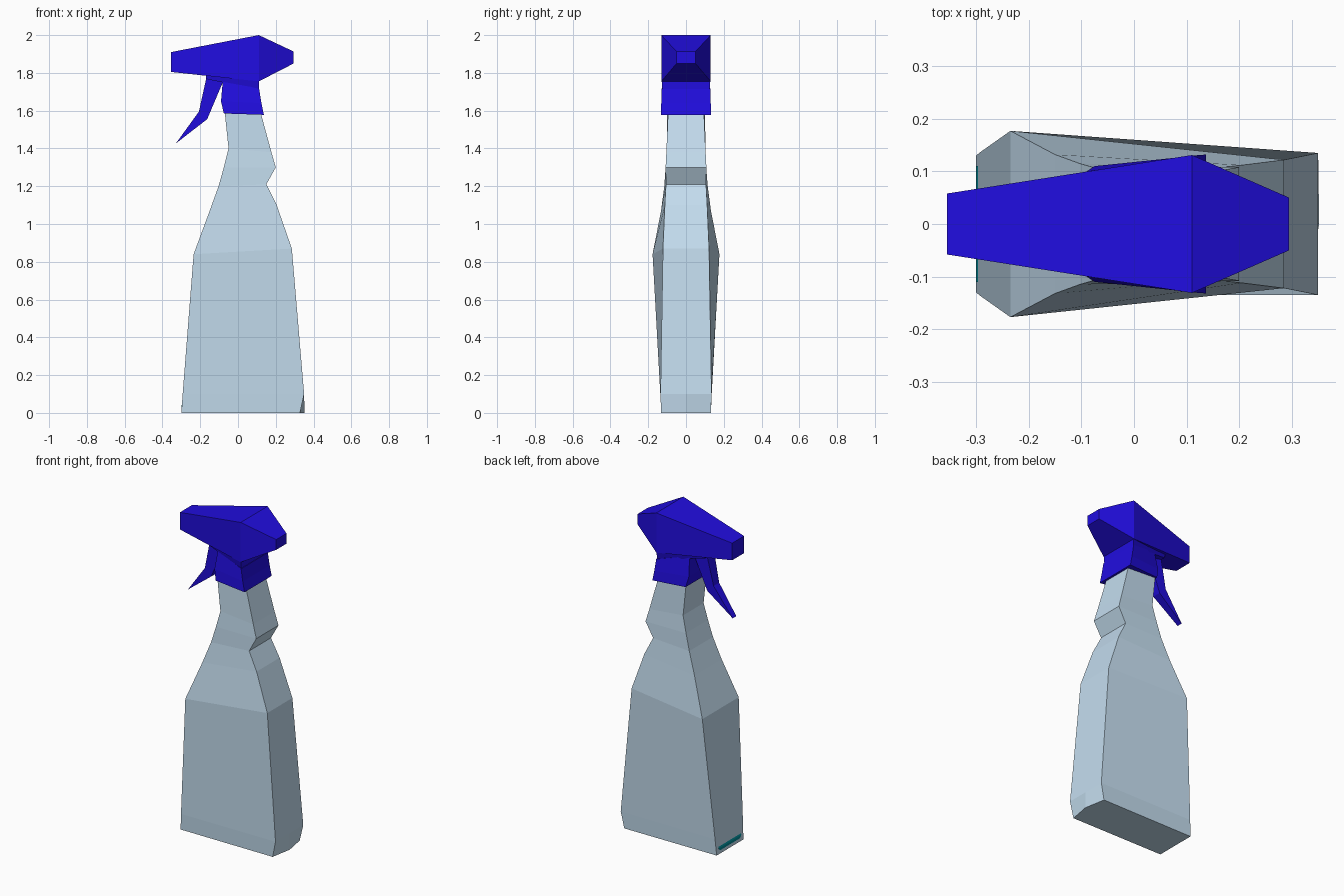
import bpy, bmesh

if "Cube" in bpy.data.objects:
    bpy.data.objects.remove(bpy.data.objects["Cube"])


def material(name, color):
    m = bpy.data.materials.new(name)
    m.diffuse_color = color
    m.use_nodes = True
    m.node_tree.nodes["Principled BSDF"].inputs["Base Color"].default_value = m.diffuse_color
    return m


def loft(name, rings, mat):
    """Skin a list of equal-length point rings and cap both ends."""
    bm = bmesh.new()
    loops = [[bm.verts.new(p) for p in ring] for ring in rings]
    n = len(loops[0])
    for a, b in zip(loops, loops[1:]):
        for i in range(n):
            j = (i + 1) % n
            bm.faces.new((a[i], a[j], b[j], b[i]))
    bm.faces.new(loops[0])
    bm.faces.new(loops[-1])
    bmesh.ops.recalc_face_normals(bm, faces=bm.faces)
    me = bpy.data.meshes.new(name)
    bm.to_mesh(me)
    bm.free()
    ob = bpy.data.objects.new(name, me)
    me.materials.append(mat)
    bpy.context.collection.objects.link(ob)
    return ob


def level(lx, lz, ly, rx, rz, ry, bulge=0.0):
    """Horizontal ring, symmetric in y, with its own left and right edge."""
    return [(lx, -ly, lz), (rx, -ry, rz), (rx + bulge, 0, rz),
            (rx, ry, rz), (lx, ly, lz)]


def station(x, z0, z1, y0, y1=None):
    """Upright ring across the head at position x."""
    y1 = y0 if y1 is None else y1
    return [(x, -y0, z0), (x, y0, z0), (x, y1, z1), (x, -y1, z1)]


plastic = material("pale_plastic", (0.55, 0.72, 0.86, 1))
blue = material("blue_plastic", (0.015, 0.004, 0.74, 1))
teal = material("teal_liquid", (0.0, 0.25, 0.3, 1))

# Bottle: left x, z, half depth, then right x, z, half depth
loft("bottle", [
    level(-0.300, 0.00, 0.130, 0.328, 0.00, 0.132, 0.024),
    level(-0.293, 0.10, 0.136, 0.350, 0.10, 0.135),
    level(-0.235, 0.84, 0.177, 0.285, 0.87, 0.122),
    level(-0.150, 1.07, 0.132, 0.205, 1.10, 0.112),
    level(-0.103, 1.20, 0.115, 0.150, 1.21, 0.106),
    level(-0.075, 1.30, 0.107, 0.200, 1.30, 0.108),
    level(-0.050, 1.40, 0.100, 0.177, 1.38, 0.104),
    level(-0.070, 1.59, 0.100, 0.120, 1.59, 0.095),
], plastic)

# Liquid sliver that just shows at the bottom of the left side
loft("liquid", [
    level(-0.298, 0.01, 0.09, 0.25, 0.01, 0.10),
    level(-0.300, 0.035, 0.11, 0.25, 0.03, 0.10),
    level(-0.285, 0.08, 0.11, 0.25, 0.08, 0.10),
], teal)

# Collar under the head
loft("collar", [
    level(-0.075, 1.585, 0.110, 0.137, 1.578, 0.132),
    level(-0.090, 1.650, 0.100, 0.124, 1.640, 0.131),
    level(-0.080, 1.765, 0.080, 0.112, 1.715, 0.130),
], blue)

# Wedge joining collar and head
loft("head_underside", [
    station(-0.17, 1.768, 1.80, 0.06, 0.075),
    station(0.11, 1.710, 1.77, 0.125, 0.13),
], blue)

# Spray head, tapered toward the nozzle and toward the back
loft("spray_head", [
    station(-0.355, 1.805, 1.910, 0.058),
    station(0.110, 1.755, 2.000, 0.131),
    station(0.295, 1.850, 1.913, 0.050),
], blue)


# Trigger: bent lever, narrowing to the tip
def lever(x0, z0, x1, z1, y):
    return [(x0, -y, z0), (x1, -y, z1), (x1, y, z1), (x0, y, z0)]


loft("trigger", [
    lever(-0.165, 1.785, -0.070, 1.775, 0.035),
    lever(-0.207, 1.595, -0.163, 1.555, 0.027),
    lever(-0.330, 1.425, -0.318, 1.435, 0.018),
], blue)
